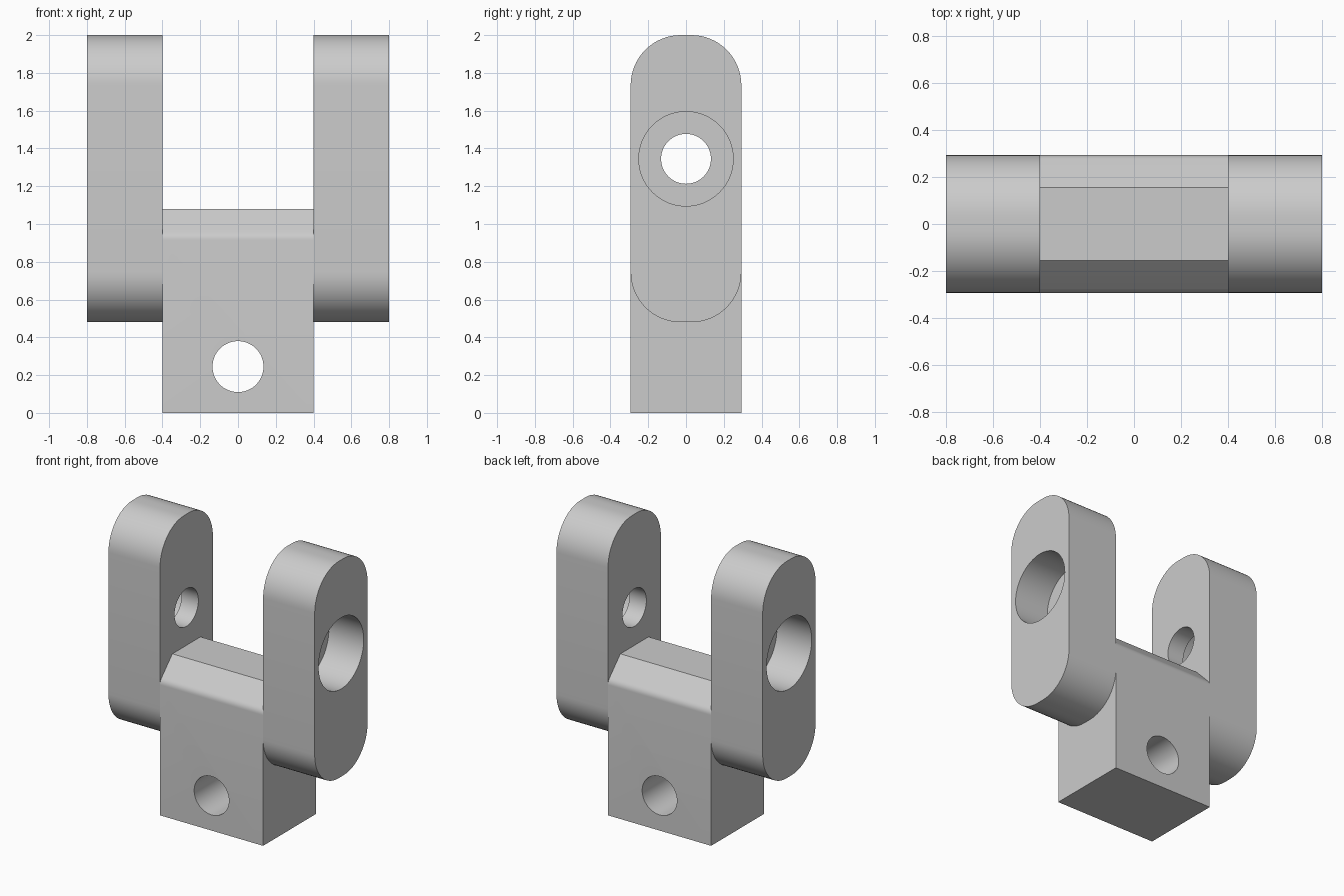
import bpy, bmesh, math
from mathutils import Matrix

if "Cube" in bpy.data.objects:
    bpy.data.objects.remove(bpy.data.objects["Cube"], do_unlink=True)

# Single plain grey
GREY = (0.6, 0.6, 0.6, 1)
mat = bpy.data.materials.new("plain grey")
mat.use_nodes = True
mat.diffuse_color = GREY
mat.node_tree.nodes["Principled BSDF"].inputs["Base Color"].default_value = GREY

HALF_DEPTH = 0.293
BLOCK_X, ARM_X = 0.4, 0.8
BORE_Z = 1.345


def arc(cy, cz, r, start, end, n):
    """Points (y, z) along an arc, angles in degrees."""
    angles = [math.radians(start + (end - start) * i / n) for i in range(n + 1)]
    return [(cy + r * math.cos(a), cz + r * math.sin(a)) for a in angles]


def add_object(name, bm):
    bmesh.ops.recalc_face_normals(bm, faces=bm.faces)
    mesh = bpy.data.meshes.new(name)
    bm.to_mesh(mesh)
    bm.free()
    mesh.materials.append(mat)
    obj = bpy.data.objects.new(name, mesh)
    bpy.context.collection.objects.link(obj)
    return obj


def prism(name, profile, x0, x1):
    """Extrude a (y, z) profile along x."""
    bm = bmesh.new()
    face = bm.faces.new([bm.verts.new((x0, y, z)) for y, z in profile])
    ext = bmesh.ops.extrude_face_region(bm, geom=[face])["geom"]
    verts = [v for v in ext if isinstance(v, bmesh.types.BMVert)]
    bmesh.ops.translate(bm, verts=verts, vec=(x1 - x0, 0, 0))
    return add_object(name, bm)


def drill(obj, axis, radius, start, end, z):
    """Cut a round hole along the x or y axis."""
    mid = (start + end) / 2
    if axis == "X":
        place = Matrix.Translation((mid, 0, z)) @ Matrix.Rotation(math.pi / 2, 4, "Y")
    else:
        place = Matrix.Translation((0, mid, z)) @ Matrix.Rotation(math.pi / 2, 4, "X")
    bm = bmesh.new()
    bmesh.ops.create_cone(bm, cap_ends=True, segments=64, radius1=radius,
                          radius2=radius, depth=abs(end - start), matrix=place)
    cutter = add_object("hole_cutter", bm)
    cutter.hide_render = True
    mod = obj.modifiers.new("hole", "BOOLEAN")
    mod.operation, mod.solver, mod.object = "DIFFERENCE", "EXACT", cutter
    bpy.context.view_layer.objects.active = obj
    bpy.ops.object.modifier_apply(modifier=mod.name)
    bpy.data.objects.remove(cutter, do_unlink=True)


def smooth(obj):
    bpy.ops.object.select_all(action="DESELECT")
    obj.select_set(True)
    bpy.context.view_layer.objects.active = obj
    bpy.ops.object.shade_smooth_by_angle(angle=math.radians(25))


# Centre block: chamfered top, softened lower chamfer edge, cross hole
soft = arc(HALF_DEPTH - 0.06, 0.915, 0.06, 0, 45, 5)
side = [(HALF_DEPTH, 0)] + soft + [(0.156, 1.08)]
block = prism("centre_block", side + [(-y, z) for y, z in reversed(side)],
              -BLOCK_X, BLOCK_X)
drill(block, "Y", 0.135, -0.5, 0.5, 0.245)
smooth(block)

# Arms: round-ended plates with a pin hole and a wide outer counterbore
R, LOW, HIGH = 0.265, 0.48, 2.0
cy = HALF_DEPTH - R
outline = (arc(cy, HIGH - R, R, 0, 90, 16) + arc(-cy, HIGH - R, R, 90, 180, 16)
           + arc(-cy, LOW + R, R, 180, 270, 16) + arc(cy, LOW + R, R, 270, 360, 16))
for name, s in (("left_arm", 1), ("right_arm", -1)):
    arm = prism(name, outline, s * BLOCK_X, s * ARM_X)
    drill(arm, "X", 0.132, s * 0.3, s * 0.9, BORE_Z)
    drill(arm, "X", 0.25, s * 0.53, s * 0.9, BORE_Z)
    smooth(arm)
